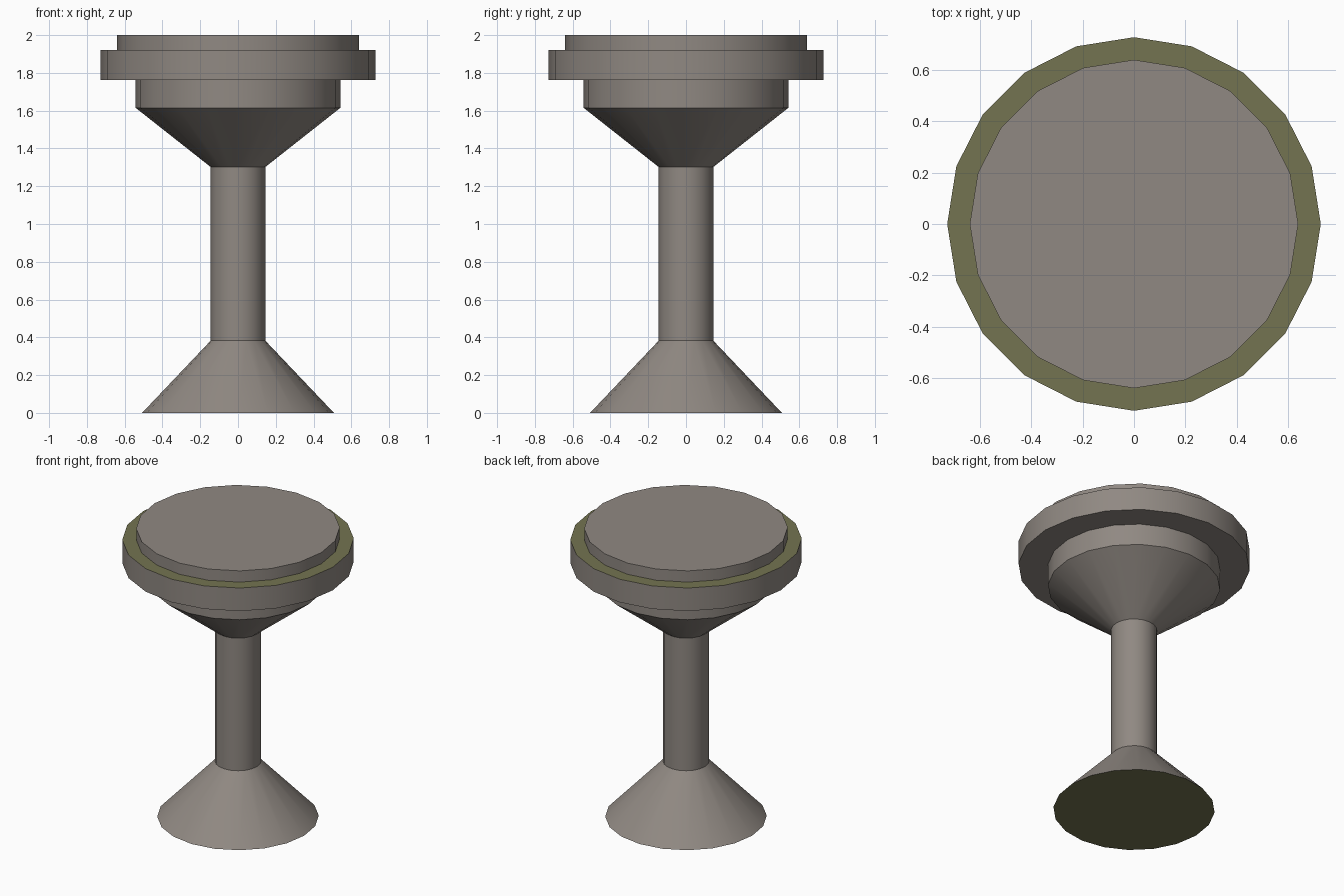
import bpy, bmesh, math

if "Cube" in bpy.data.objects:
    bpy.data.objects.remove(bpy.data.objects["Cube"])

SIDES = 20


def material(name, rgb):
    m = bpy.data.materials.new(name)
    m.diffuse_color = (*rgb, 1.0)
    m.use_nodes = True
    m.node_tree.nodes["Principled BSDF"].inputs["Base Color"].default_value = m.diffuse_color
    return m


STONE = material("warm_grey", (0.28, 0.25, 0.225))
OLIVE = material("olive", (0.175, 0.175, 0.083))


def lathe(name, profile, olive_bands=()):
    """Spin (radius, z) points, listed bottom to top, around z; radius 0 closes with a flat disc."""
    bm = bmesh.new()
    rings = []
    for r, z in profile:
        if r == 0:
            rings.append(None)
            continue
        rings.append([bm.verts.new((r * math.cos(a), r * math.sin(a), z))
                      for a in (2 * math.pi * i / SIDES for i in range(SIDES))])
    for band, (lo, hi) in enumerate(zip(rings, rings[1:])):
        if lo is None:
            faces = [bm.faces.new(hi[::-1])]
        elif hi is None:
            faces = [bm.faces.new(lo)]
        else:
            faces = [bm.faces.new((lo[i], lo[(i + 1) % SIDES], hi[(i + 1) % SIDES], hi[i]))
                     for i in range(SIDES)]
        for f in faces:
            f.smooth = True
            f.material_index = 1 if band in olive_bands else 0
    me = bpy.data.meshes.new(name)
    bm.to_mesh(me)
    bm.free()
    me.materials.append(STONE)
    me.materials.append(OLIVE)
    me.set_sharp_from_angle(angle=math.radians(30))
    ob = bpy.data.objects.new(name, me)
    bpy.context.collection.objects.link(ob)
    return ob


# flared foot with an olive underside
lathe("foot", [(0, 0), (0.508, 0), (0.145, 0.382)], olive_bands=(0,))
# plain column
lathe("stem", [(0.145, 0.382), (0.145, 1.302)])
# flared support and straight collar
lathe("support", [(0.145, 1.302), (0.542, 1.615), (0.542, 1.762)])
# wide rim with an olive upper ledge
lathe("rim", [(0.542, 1.762), (0.728, 1.762), (0.728, 1.922), (0.64, 1.922)], olive_bands=(2,))
# raised top disc
lathe("top_disc", [(0.64, 1.922), (0.64, 2.0), (0, 2.0)])
